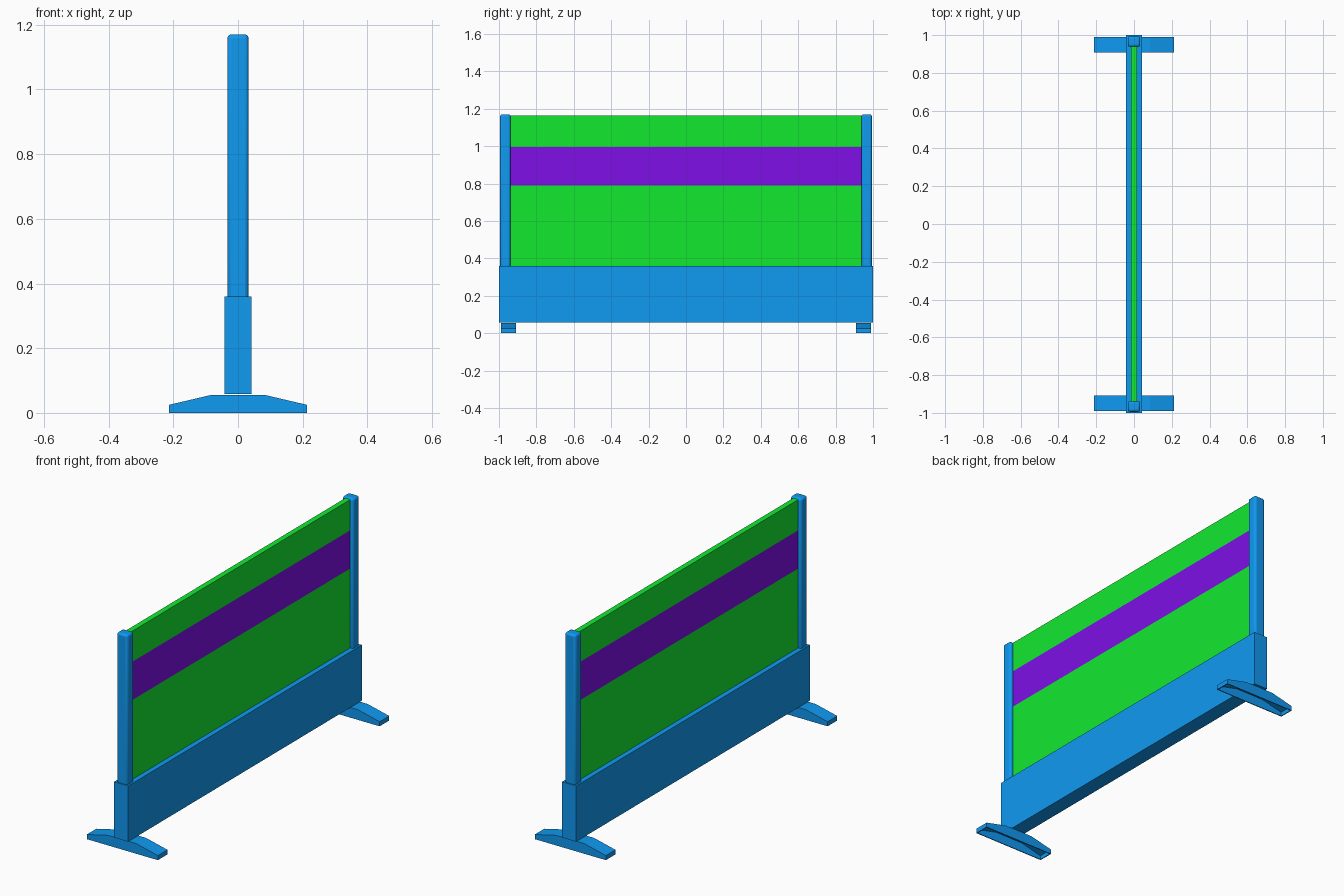
import bpy, bmesh
from mathutils import Vector

if "Cube" in bpy.data.objects:
    bpy.data.objects.remove(bpy.data.objects["Cube"])


def material(name, color):
    m = bpy.data.materials.new(name)
    m.diffuse_color = (*color, 1)
    m.use_nodes = True
    m.node_tree.nodes["Principled BSDF"].inputs["Base Color"].default_value = m.diffuse_color
    return m


BLUE = material("blue", (0.005, 0.32, 0.88))
GREEN = material("green", (0.006, 0.82, 0.03))
PURPLE = material("purple", (0.21, 0.005, 0.80))


def finish(name, bm, *mats):
    mesh = bpy.data.meshes.new(name)
    bmesh.ops.recalc_face_normals(bm, faces=bm.faces)
    bm.to_mesh(mesh)
    bm.free()
    for m in mats:
        mesh.materials.append(m)
    ob = bpy.data.objects.new(name, mesh)
    bpy.context.collection.objects.link(ob)
    return ob


def box(lo, hi):
    bm = bmesh.new()
    bmesh.ops.create_cube(bm, size=1)
    lo, hi = Vector(lo), Vector(hi)
    for v in bm.verts:
        v.co = (lo + hi) / 2 + v.co * (hi - lo)
    return bm


# Solid lower beam
finish("lower_beam", box((-0.042, -1, 0.058), (0.042, 1, 0.36)), BLUE)

# Panel, cut into bands with a purple stripe
bm = box((-0.015, -0.945, 0.355), (0.015, 0.945, 1.163))
for z in (0.79, 0.997):
    bmesh.ops.bisect_plane(bm, geom=bm.verts[:] + bm.edges[:] + bm.faces[:],
                           plane_co=(0, 0, z), plane_no=(0, 0, 1))
for f in bm.faces:
    if 0.79 < f.calc_center_median().z < 0.997:
        f.material_index = 1
finish("striped_panel", bm, GREEN, PURPLE)

FOOT_PROFILE = [(-0.213, 0), (-0.213, 0.025), (-0.085, 0.055),
                (0.085, 0.055), (0.213, 0.025), (0.213, 0)]

for side, label in ((-1, "front"), (1, "back")):
    # Post with softened edges
    y0, y1 = sorted((side * 0.938, side * 0.994))
    post = finish(label + "_post", box((-0.033, y0, 0.35), (0.033, y1, 1.17)), BLUE)
    bev = post.modifiers.new("soft_edges", 'BEVEL')
    bev.width, bev.segments = 0.012, 3
    bpy.ops.object.select_all(action='DESELECT')
    bpy.context.view_layer.objects.active = post
    post.select_set(True)
    bpy.ops.object.shade_smooth_by_angle(angle=0.7)

    # Sloped foot, hollow underneath
    bm = bmesh.new()
    ends = [[bm.verts.new((x, side * y, z)) for x, z in FOOT_PROFILE]
            for y in (0.908, 0.99)]
    for loop in ends:
        bm.faces.new(loop)
    for i in range(len(FOOT_PROFILE) - 1):
        bm.faces.new((ends[0][i], ends[0][i + 1], ends[1][i + 1], ends[1][i]))
    foot = finish(label + "_foot", bm, BLUE)
    shell = foot.modifiers.new("shell", 'SOLIDIFY')
    shell.thickness, shell.offset = 0.005, -1
    shell.use_even_offset = True
